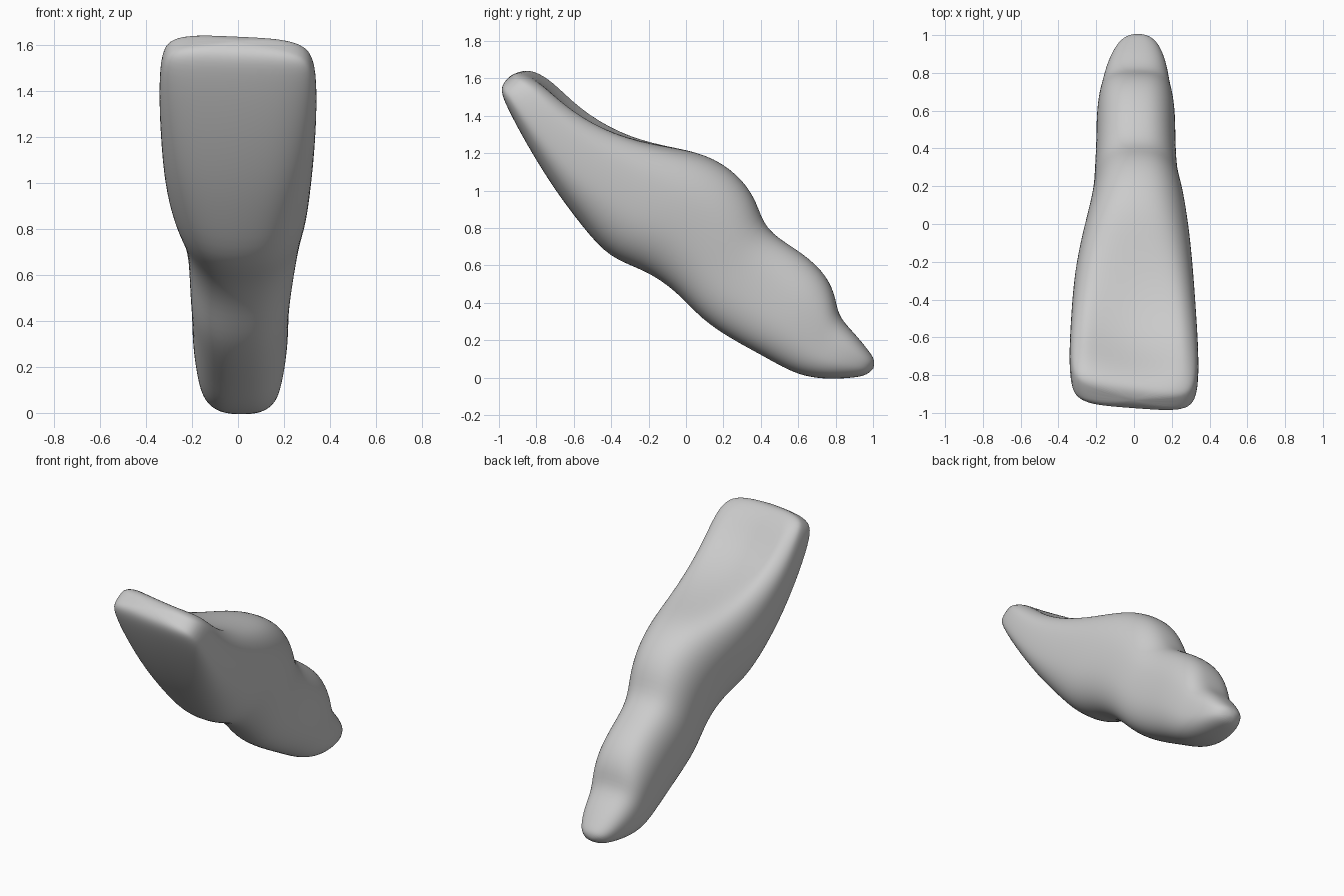
import bpy, bmesh, math
from mathutils import Vector

cube = bpy.data.objects.get("Cube")
if cube:
    bpy.data.objects.remove(cube, do_unlink=True)

mat = bpy.data.materials.new("plain grey")
mat.use_nodes = True
grey = (0.6, 0.6, 0.6, 1)
mat.diffuse_color = grey
mat.node_tree.nodes["Principled BSDF"].inputs["Base Color"].default_value = grey

# Cross-sections from biting edge to root tip:
# front y, z, back y, z, half width, centre x, squareness, hollow of the back
SECTIONS = [
    (-.98, 1.54, -.84, 1.635, .30, -.005, 4, 0),
    (-.955, 1.46, -.735, 1.59, .34, 0, 3.8, .03),
    (-.85, 1.25, -.57, 1.445, .345, 0, 3.2, .06),
    (-.70, 1.0, -.35, 1.33, .335, 0, 3, .05),
    (-.55, .80, -.10, 1.255, .32, 0, 2.7, .025),
    (-.41, .635, .11, 1.20, .295, .01, 2.5, 0),
    (-.22, .575, .28, 1.09, .26, .02, 2.4, 0),
    (-.05, .46, .38, .95, .235, .02, 2.4, 0),
    (.08, .31, .42, .79, .22, .01, 2.5, 0),
    (.25, .20, .59, .69, .21, .01, 2.5, 0),
    (.42, .11, .73, .58, .21, .01, 2.5, 0),
    (.55, .035, .80, .45, .195, .01, 2.6, 0),
    (.66, 0, .81, .33, .18, .01, 2.7, 0),
    (.78, -.01, .90, .24, .16, .015, 2.6, 0),
    (.91, 0, .98, .14, .115, .02, 2.3, 0),
]
SIDES = 28


def power(value, n):
    return math.copysign(abs(value) ** (2 / n), value)


def section(bm, fy, fz, by, bz, width, cx, n, hollow):
    """Rounded box between a front and a back point, slightly twisted at the top."""
    front, back = Vector((cx, fy, fz)), Vector((cx, by, bz))
    middle, depth = (front + back) / 2, (back - front) / 2
    twist = max(0, min(1, -middle.y))
    ring = []
    for i in range(SIDES):
        a = math.tau * i / SIDES
        u, v = power(math.cos(a), n), power(math.sin(a), n)
        p = middle + depth * v + Vector((width * u, 0, 0))
        if v > 0:
            p -= depth.normalized() * hollow * v * max(0, 1 - (u / .75) ** 2)
        p.y -= (.035 + .01 * v) * u * twist
        p.z -= .015 * u * twist
        ring.append(bm.verts.new(p))
    return ring


# Tooth: loft through the sections, closed at both ends
bm = bmesh.new()
rings = [section(bm, *s) for s in SECTIONS]
for a, b in zip(rings, rings[1:]):
    for i in range(SIDES):
        j = (i + 1) % SIDES
        bm.faces.new((a[i], a[j], b[j], b[i]))


def cap(ring, bulge):
    centre = sum((v.co for v in ring), Vector()) / SIDES
    inner = [bm.verts.new(centre + (v.co - centre) * .6 + bulge * .7) for v in ring]
    tip = bm.verts.new(centre + bulge)
    for i in range(SIDES):
        j = (i + 1) % SIDES
        bm.faces.new((ring[i], ring[j], inner[j], inner[i]))
        bm.faces.new((inner[i], inner[j], tip))


cap(rings[0], Vector((0, -.025, .03)))
cap(rings[-1], Vector((0, .06, -.02)))
bmesh.ops.recalc_face_normals(bm, faces=bm.faces)
mesh = bpy.data.meshes.new("tooth")
bm.to_mesh(mesh)
bm.free()
mesh.materials.append(mat)
for face in mesh.polygons:
    face.use_smooth = True
tooth = bpy.data.objects.new("tooth", mesh)
bpy.context.collection.objects.link(tooth)
smooth = tooth.modifiers.new("smooth", "SUBSURF")
smooth.levels = smooth.render_levels = 2
